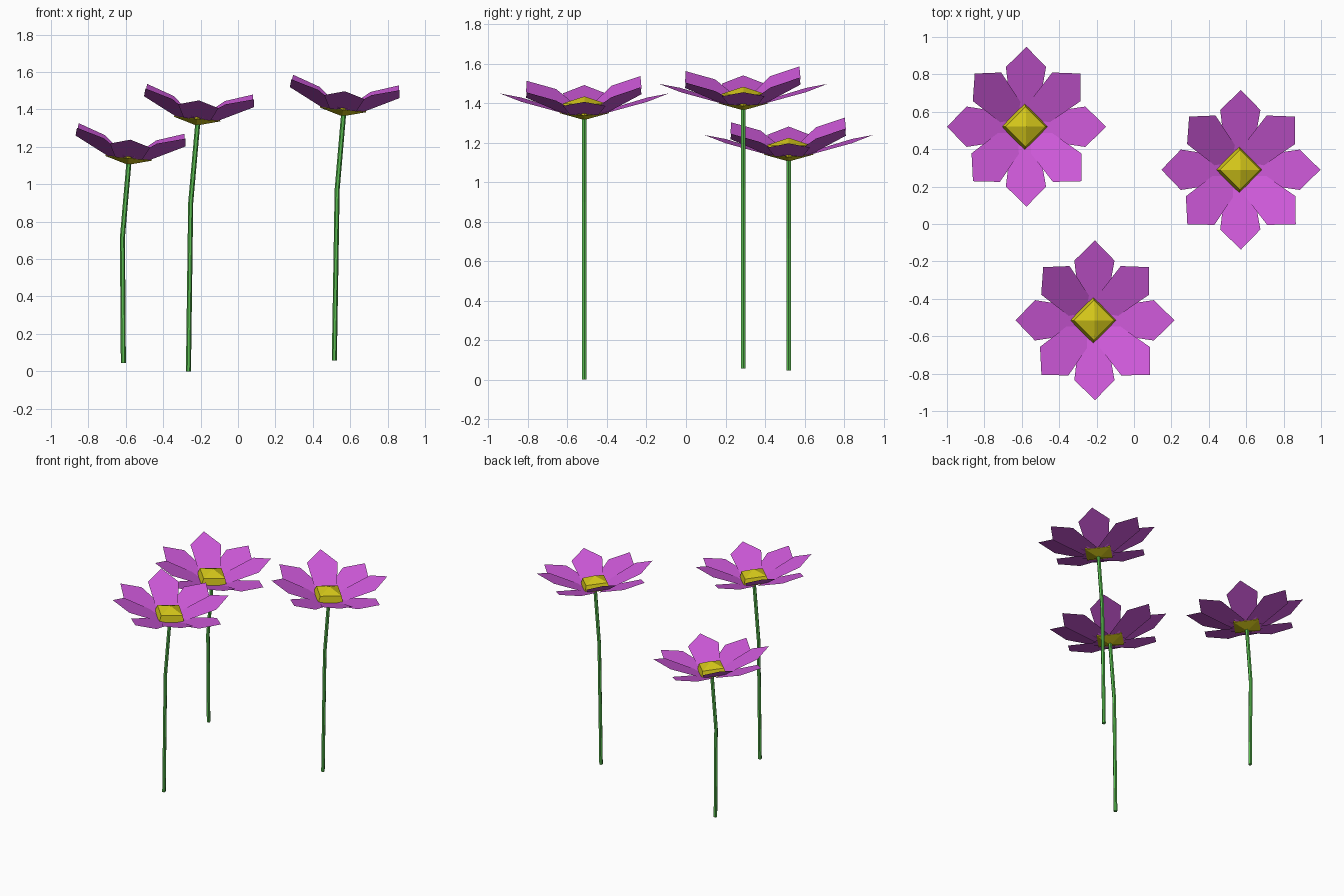
import bpy, bmesh, math
from mathutils import Matrix, Vector

if "Cube" in bpy.data.objects:
    bpy.data.objects.remove(bpy.data.objects["Cube"])


def material(name, color):
    m = bpy.data.materials.new(name)
    m.diffuse_color = (*color, 1)
    m.use_nodes = True
    m.node_tree.nodes["Principled BSDF"].inputs["Base Color"].default_value = m.diffuse_color
    return m


PURPLE = material("petal_purple", (0.62, 0.10, 0.70))
YELLOW = material("centre_yellow", (0.66, 0.57, 0.01))
GREEN = material("stem_green", (0.10, 0.50, 0.08))
TILT = Matrix.Rotation(0.1, 4, 'Y')


def finish(name, bm, mat, matrix=None):
    me = bpy.data.meshes.new(name)
    bm.to_mesh(me)
    bm.free()
    me.materials.append(mat)
    ob = bpy.data.objects.new(name, me)
    bpy.context.collection.objects.link(ob)
    if matrix:
        ob.matrix_world = matrix


def tube(bm, rings, sides, start=0.0):
    # Loft regular polygons (centre, radius) from bottom to top
    loops = []
    for c, r in rings:
        loops.append([bm.verts.new(Vector(c) + Vector((
            r * math.cos(start + math.tau * i / sides),
            r * math.sin(start + math.tau * i / sides), 0))) for i in range(sides)])
    for a, b in zip(loops, loops[1:]):
        for i in range(sides):
            j = (i + 1) % sides
            bm.faces.new((a[i], a[j], b[j], b[i]))
    return loops


def petal(bm, angle, tip_r, tip_z):
    # Flat house-shaped petal rising from the flower centre
    r0, z0 = 0.08, 0.034
    outline = ((0, 0.072), (0, -0.072), (0.69, -0.108), (1, 0), (0.69, 0.108))
    rot = Matrix.Rotation(angle, 3, 'Z')
    bm.faces.new([bm.verts.new(rot @ Vector((
        r0 + t * (tip_r - r0), w, z0 + t * (tip_z - z0)))) for t, w in outline])


def flower(label, y, stem_points, head_x, head_z):
    place = Matrix.Translation((head_x, y, head_z)) @ TILT

    # Stem
    bm = bmesh.new()
    loops = tube(bm, [((x, y, z), 0.0135) for x, z in stem_points], 6)
    bm.faces.new(loops[0][::-1])
    bm.faces.new(loops[-1])
    finish("stem_" + label, bm, GREEN)

    # Petals: four low ones, four steeper diagonal ones
    bm = bmesh.new()
    for k in range(4):
        petal(bm, k * math.pi / 2, 0.427, 0.135)
        tip = (0.402, 0.195) if k < 2 else (0.412, 0.17)
        petal(bm, (k + 0.5) * math.pi / 2, *tip)
    finish("petals_" + label, bm, PURPLE, place)

    # Faceted yellow centre
    bm = bmesh.new()
    loops = tube(bm, [((0, 0, 0.035), 0.125), ((0, 0, 0.085), 0.107)], 4)
    low, high = bm.verts.new((0, 0, 0)), bm.verts.new((0, 0, 0.12))
    for i in range(4):
        j = (i + 1) % 4
        bm.faces.new((loops[0][j], loops[0][i], low))
        bm.faces.new((loops[1][i], loops[1][j], high))
    finish("centre_" + label, bm, YELLOW, place)


flower("front", -0.515, [(-0.265, 0), (-0.253, 0.90), (-0.215, 1.33)], -0.222, 1.314)
flower("left", 0.52, [(-0.613, 0.045), (-0.618, 0.715), (-0.583, 1.12)], -0.588, 1.104)
flower("right", 0.29, [(0.515, 0.057), (0.53, 0.97), (0.565, 1.38)], 0.558, 1.363)
